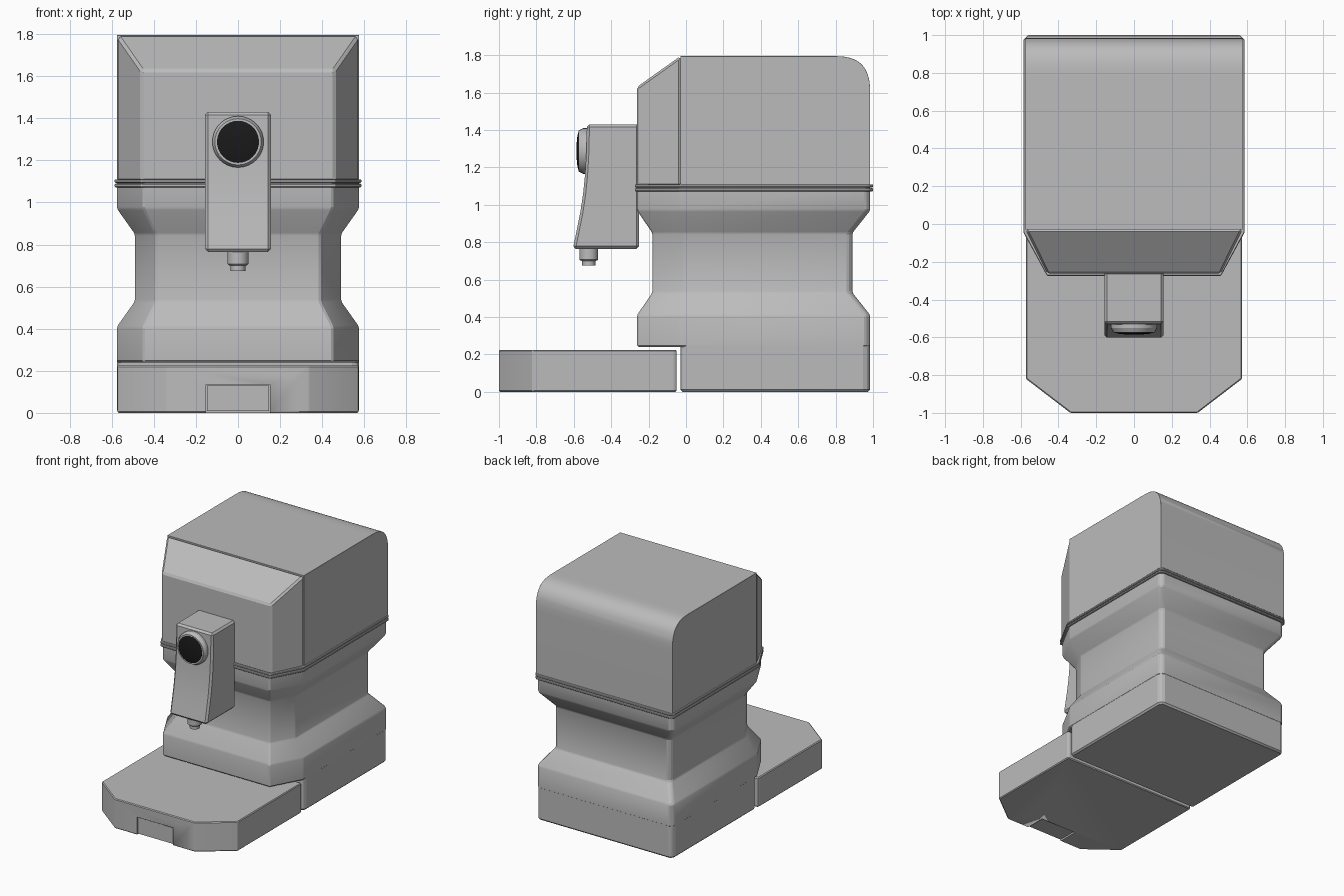
import bpy, bmesh
from math import sin, cos, pi, radians

cube = bpy.data.objects.get("Cube")
if cube:
    bpy.data.objects.remove(cube, do_unlink=True)


def material(name, rgb):
    m = bpy.data.materials.new(name)
    m.use_nodes = True
    m.diffuse_color = (*rgb, 1)
    m.node_tree.nodes["Principled BSDF"].inputs["Base Color"].default_value = (*rgb, 1)
    return m


GREY = material("grey plastic", (0.5, 0.5, 0.5))
BLACK = material("black lens", (0.01, 0.01, 0.01))


def activate(ob):
    bpy.ops.object.select_all(action='DESELECT')
    ob.select_set(True)
    bpy.context.view_layer.objects.active = ob


def loft(name, rings, mat=GREY, bevel=0.0):
    """Skin a stack of equal rings, cap both ends, chamfer sharp edges."""
    bm = bmesh.new()
    loops = [[bm.verts.new(p) for p in ring] for ring in rings]
    n = len(loops[0])
    for a, b in zip(loops, loops[1:]):
        for i in range(n):
            j = (i + 1) % n
            bm.faces.new((a[i], a[j], b[j], b[i]))
    bm.faces.new(loops[0])
    bm.faces.new(loops[-1])
    bmesh.ops.recalc_face_normals(bm, faces=bm.faces)
    me = bpy.data.meshes.new(name)
    bm.to_mesh(me)
    bm.free()
    me.materials.append(mat)
    ob = bpy.data.objects.new(name, me)
    bpy.context.collection.objects.link(ob)
    activate(ob)
    if bevel:
        mod = ob.modifiers.new("chamfer", 'BEVEL')
        mod.width = bevel
        mod.segments = 1
        mod.limit_method = 'ANGLE'
        mod.angle_limit = radians(28)
        bpy.ops.object.modifier_apply(modifier=mod.name)
    bpy.ops.object.shade_smooth_by_angle(angle=radians(21))
    return ob


def plan(z, hx, front, back, cx, cy, b=0.025):
    """Rectangle with cut front corners and small cut back corners."""
    half = [(hx - cx, front), (hx, front + cy), (hx, back - b), (hx - b, back)]
    return [(x, y, z) for x, y in half] + [(-x, y, z) for x, y in reversed(half)]


def box(name, hx, y0, y1, z0, z1, bevel=0.0):
    return loft(name, [[(-hx, y0, z), (hx, y0, z), (hx, y1, z), (-hx, y1, z)]
                       for z in (z0, z1)], GREY, bevel)


def circle(r, axis, h, center, n=32):
    pts = [(r * cos(2 * pi * i / n), r * sin(2 * pi * i / n)) for i in range(n)]
    if axis == 'z':
        return [(u, center + v, h) for u, v in pts]
    return [(u, h, center + v) for u, v in pts]


# Drip tray with a notch and a latch set into it
tray = loft("drip_tray", [plan(z, 0.572, -1.0, -0.05, 0.235, 0.18, 0.01)
                          for z in (0.0, 0.225)], GREY, 0.006)
cutter = box("notch_cutter", 0.152, -1.1, -0.84, -0.1, 0.135)
cutter.hide_render = True
activate(tray)
cut = tray.modifiers.new("notch", 'BOOLEAN')
cut.operation = 'DIFFERENCE'
cut.solver = 'EXACT'
cut.object = cutter
bpy.ops.object.modifier_apply(modifier=cut.name)
bpy.data.objects.remove(cutter, do_unlink=True)
box("tray_latch", 0.147, -0.992, -0.845, 0.008, 0.13)

# Base block and the waisted column above it
loft("base_block", [plan(z, 0.574, -0.03, 0.984, 0.02, 0.02)
                    for z in (0.0, 0.32)], GREY, 0.012)
FULL = (0.575, -0.262, 0.985, 0.125, 0.23)
WAIST = (0.49, -0.18, 0.89, 0.1, 0.17)
loft("column", [plan(0.24, *FULL), plan(0.41, *FULL), plan(0.53, *WAIST),
                plan(0.85, *WAIST), plan(0.97, *FULL), plan(1.1, *FULL)], GREY, 0.008)

# Two thin lips around the seam
for name, z in (("lower_lip", 1.072), ("upper_lip", 1.093)):
    loft(name, [plan(z + dz, 0.586, -0.274, 1.0, 0.125, 0.23)
                for dz in (0, 0.017)], GREY, 0.004)


# Hood: sloped front part and a shell with a rounded rear edge
def section(y, hx, top):
    return [(-hx, y, 1.1), (hx, y, 1.1), (hx, y, top), (-hx, y, top)]


loft("hood_front", [section(-0.262, 0.46, 1.63), section(-0.03, 0.575, 1.795)],
     GREY, 0.012)
STEPS = 14
arc = []
for i in range(STEPS + 1):
    t = pi / 2 * i / STEPS
    arc.append(section(0.78 + 0.205 * abs(sin(t)) ** 0.7, 0.575,
                       1.58 + 0.215 * max(cos(t), 0) ** 0.7))
loft("hood_shell", [section(-0.03, 0.575, 1.795)] + arc, GREY, 0.014)

# Dispensing head: side profile with a concave front
profile = [(-0.25, 0.765), (-0.605, 0.765), (-0.585, 0.86), (-0.565, 0.96),
           (-0.55, 1.06), (-0.54, 1.16), (-0.533, 1.28), (-0.53, 1.43), (-0.25, 1.43)]
loft("dispensing_head", [[(x, y, z) for y, z in profile] for x in (-0.157, 0.157)],
     GREY, 0.014)

# Nozzle under the head
loft("nozzle", [circle(r, 'z', z, -0.52) for r, z in
                ((0.035, 0.675), (0.035, 0.70), (0.044, 0.702), (0.05, 0.708), (0.05, 0.78))])

# Button ring and domed dark lens
loft("button_ring", [circle(r, 'y', y, 1.288) for r, y in
                     ((0.122, -0.52), (0.122, -0.55), (0.11, -0.574), (0.1, -0.574))])
loft("button_lens", [circle(r, 'y', y, 1.288) for r, y in
                     ((0.1, -0.56), (0.1, -0.576), (0.08, -0.581), (0.05, -0.584), (0.015, -0.586))],
     BLACK)
